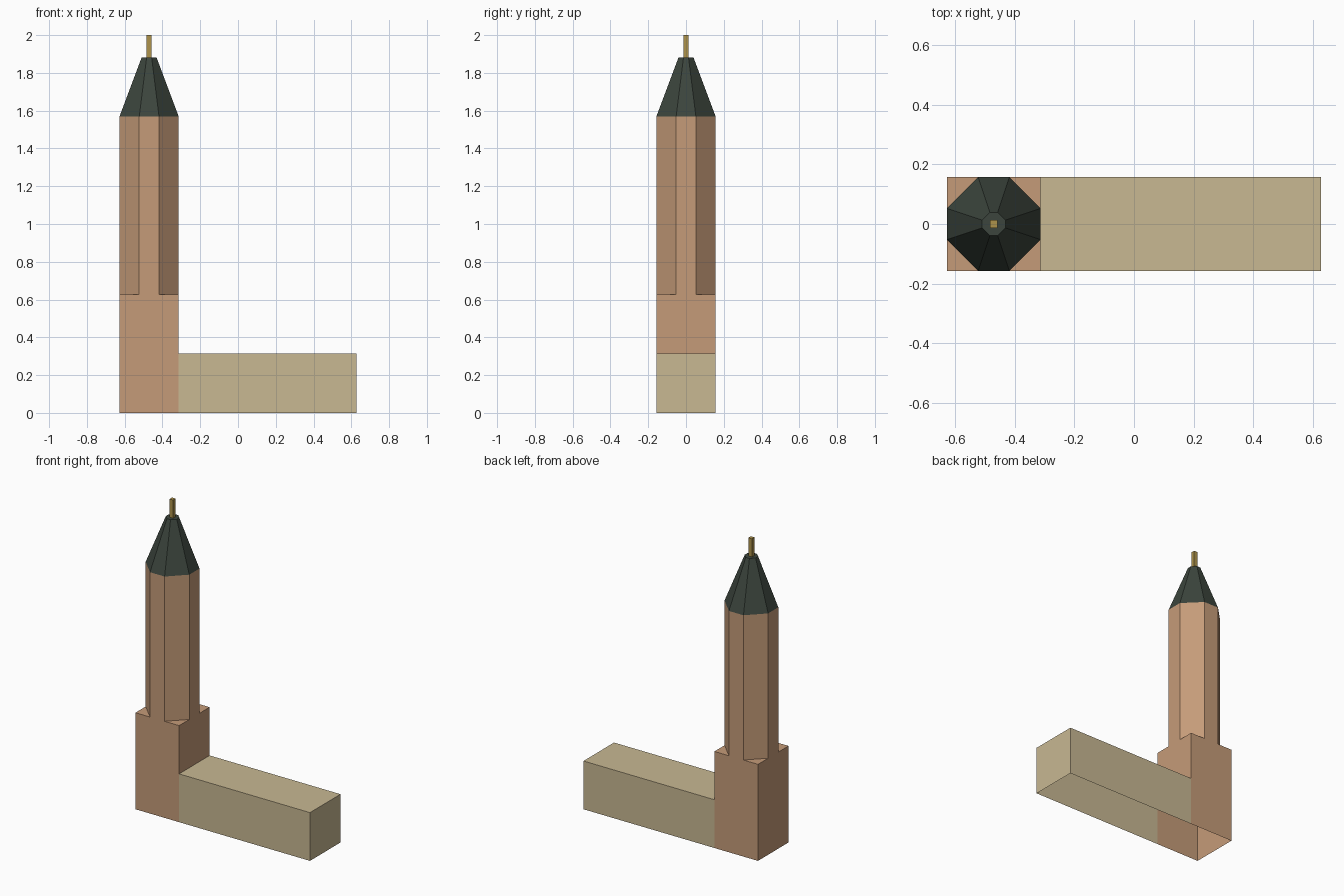
import bpy

if "Cube" in bpy.data.objects:
    bpy.data.objects.remove(bpy.data.objects["Cube"])

U = 2 / 6.375          # module: tower width
R = U / 2
TX = -1.5 * U          # tower axis


def square(cx, rx, ry, z):
    # sides in order: +x, +y, -x, -y
    return [(cx + sx * rx, sy * ry, z) for sx, sy in ((1, -1), (1, 1), (-1, 1), (-1, -1))]


def octagon(r, z):
    # square with its corners cut at the thirds
    t = r / 3
    pts = [(r, -t), (r, t), (t, r), (-t, r), (-r, t), (-r, -t), (-t, -r), (t, -r)]
    return [(TX + x, y, z) for x, y in pts]


def walls(low, high, skip=()):
    n = len(low)
    return [(low[i], low[(i + 1) % n], high[(i + 1) % n], high[i])
            for i in range(n) if i not in skip]


def material(name, color):
    mat = bpy.data.materials.new(name)
    mat.diffuse_color = (*color, 1)
    mat.use_nodes = True
    mat.node_tree.nodes["Principled BSDF"].inputs["Base Color"].default_value = mat.diffuse_color
    return mat


def build(name, polys, mat):
    index, faces = {}, []
    for poly in polys:
        faces.append([index.setdefault(tuple(round(c, 5) for c in p), len(index)) for p in poly])
    mesh = bpy.data.meshes.new(name)
    mesh.from_pydata(list(index), [], faces)
    mesh.materials.append(mat)
    obj = bpy.data.objects.new(name, mesh)
    bpy.context.collection.objects.link(obj)


stone = material("pale_stone", (0.58, 0.48, 0.29))
brick = material("brick", (0.56, 0.33, 0.19))
slate = material("dark_slate", (0.045, 0.06, 0.047))
gold = material("gold", (0.42, 0.29, 0.07))

# Nave: open below and towards the tower
low, high = (square(U / 2, 1.5 * U, R, z) for z in (0, U))
build("nave", walls(low, high, skip=(2,)) + [high], stone)

# Tower base: open below, wall above the nave roof, ledges at the four corners
low, mid, high = (square(TX, R, R, z) for z in (0, U, 2 * U))
shaft_foot = octagon(R, 2 * U)
ledges = [(shaft_foot[2 * i + 1], high[(i + 1) % 4], shaft_foot[(2 * i + 2) % 8]) for i in range(4)]
build("tower_base", walls(low, high, skip=(0,)) + walls(mid, high, skip=(1, 2, 3)) + ledges, brick)

# Octagonal shaft
shaft_top = octagon(R, 5 * U)
build("tower_shaft", walls(shaft_foot, shaft_top), brick)

# Spire with flat tip
tip = octagon(R / 4, 6 * U)
build("spire", walls(shaft_top, tip) + [tip], slate)

# Finial rod
low, high = (square(TX, U / 24, U / 24, z) for z in (6 * U, 2.0))
build("finial", walls(low, high) + [high], gold)
